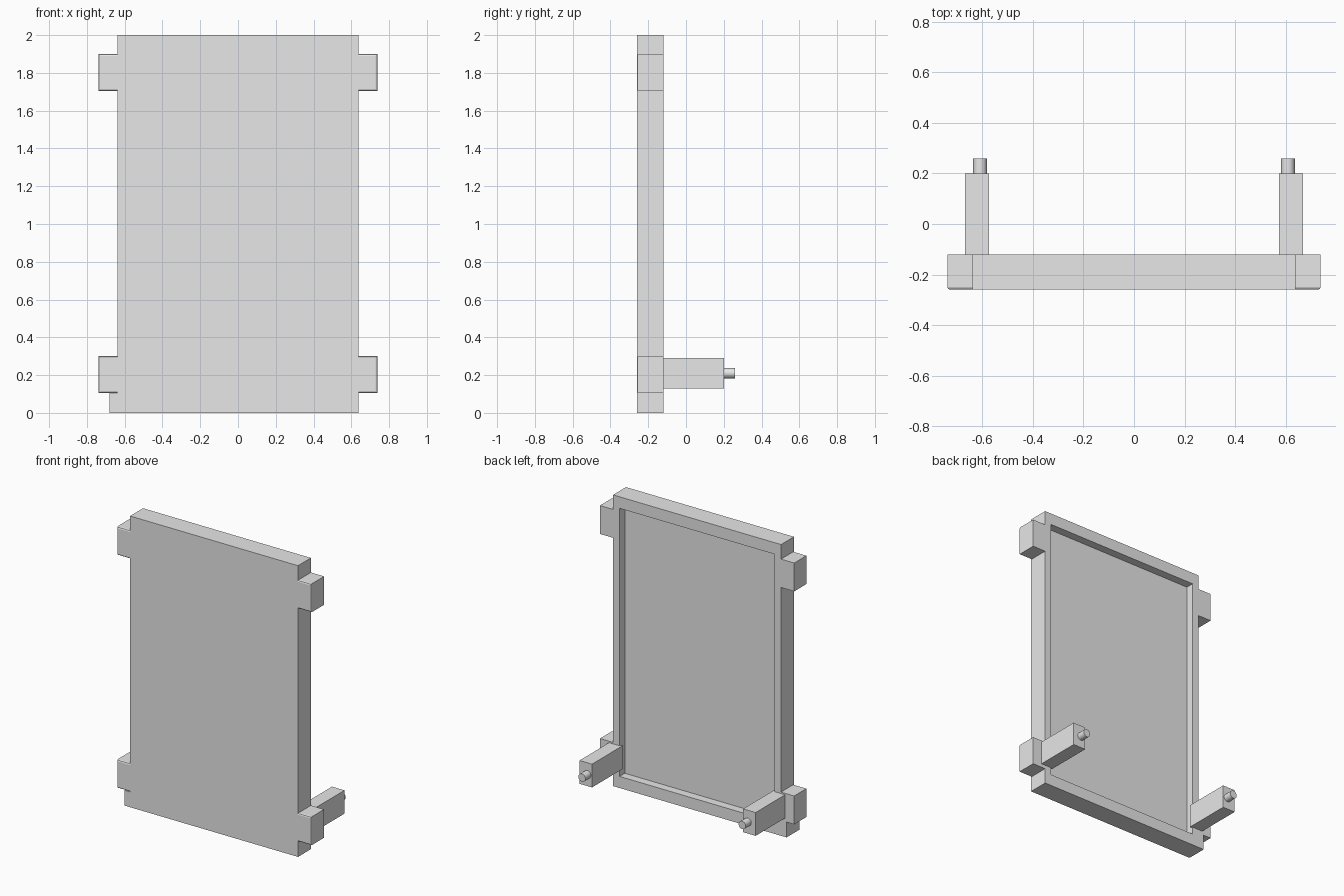
import bpy, bmesh
from mathutils import Matrix, Vector

cube = bpy.data.objects.get("Cube")
if cube:
    bpy.data.objects.remove(cube, do_unlink=True)

# One plain grey for everything
grey = bpy.data.materials.new("plain_grey")
grey.use_nodes = True
grey.diffuse_color = (0.8, 0.8, 0.8, 1)
grey.node_tree.nodes["Principled BSDF"].inputs["Base Color"].default_value = (0.8, 0.8, 0.8, 1)

FRONT, BACK = -0.26, -0.12
HALF = 0.638


def finish(name, bm):
    bmesh.ops.recalc_face_normals(bm, faces=bm.faces)
    mesh = bpy.data.meshes.new(name)
    bm.to_mesh(mesh)
    bm.free()
    mesh.materials.append(grey)
    obj = bpy.data.objects.new(name, mesh)
    bpy.context.collection.objects.link(obj)
    return obj


def box_mesh(low, high):
    low, high = Vector(low), Vector(high)
    bm = bmesh.new()
    size = Matrix.Diagonal((high - low).to_4d())
    bmesh.ops.create_cube(bm, size=1, matrix=Matrix.Translation((low + high) / 2) @ size)
    bm.normal_update()
    return bm


# Panel with a shallow recess in the back, framed by a rim
bm = box_mesh((-HALF, FRONT, 0), (HALF, BACK, 2))
back = max(bm.faces, key=lambda f: f.normal.y)
bmesh.ops.inset_individual(bm, faces=[back], thickness=0.07)
for v in back.verts:
    v.co.z += 0.03 if v.co.z < 1 else -0.03
inner = bmesh.ops.extrude_discrete_faces(bm, faces=[back])["faces"][0]
bmesh.ops.translate(bm, verts=inner.verts, vec=(0, -0.057, 0))
finish("panel", bm)

# Small extension at the lower right corner
finish("corner_foot", box_mesh((-0.68, FRONT, 0), (-HALF, BACK, 0.105)))

for label, side in (("left", 1), ("right", -1)):
    def side_box(x0, x1, y0, y1, z0, z1):
        xs = sorted((x0 * side, x1 * side))
        return box_mesh((xs[0], y0, z0), (xs[1], y1, z1))

    # Side tabs with softened front edges
    for level, z in (("lower", 0.105), ("upper", 1.705)):
        bm = side_box(HALF, 0.738, FRONT, BACK, z, z + 0.195)
        edges = [e for e in bm.edges
                 if all(v.co.y < FRONT + 0.01 for v in e.verts)
                 and any(abs(v.co.x) > 0.7 for v in e.verts)]
        bmesh.ops.bevel(bm, geom=edges, offset=0.01, segments=2,
                        profile=0.5, affect='EDGES')
        finish(f"{label}_{level}_tab", bm)

    # Rear arm
    finish(f"{label}_arm", side_box(0.574, 0.669, BACK - 0.01, 0.2, 0.13, 0.29))

    # Round pin on the end of the arm
    bm = bmesh.new()
    place = Matrix.Translation((0.609 * side, 0.225, 0.21)) @ Matrix.Rotation(1.5708, 4, 'X')
    bmesh.ops.create_cone(bm, cap_ends=True, segments=24, radius1=0.027,
                          radius2=0.027, depth=0.07, matrix=place)
    pin = finish(f"{label}_pin", bm)
    bpy.ops.object.select_all(action='DESELECT')
    pin.select_set(True)
    bpy.context.view_layer.objects.active = pin
    bpy.ops.object.shade_smooth_by_angle()
